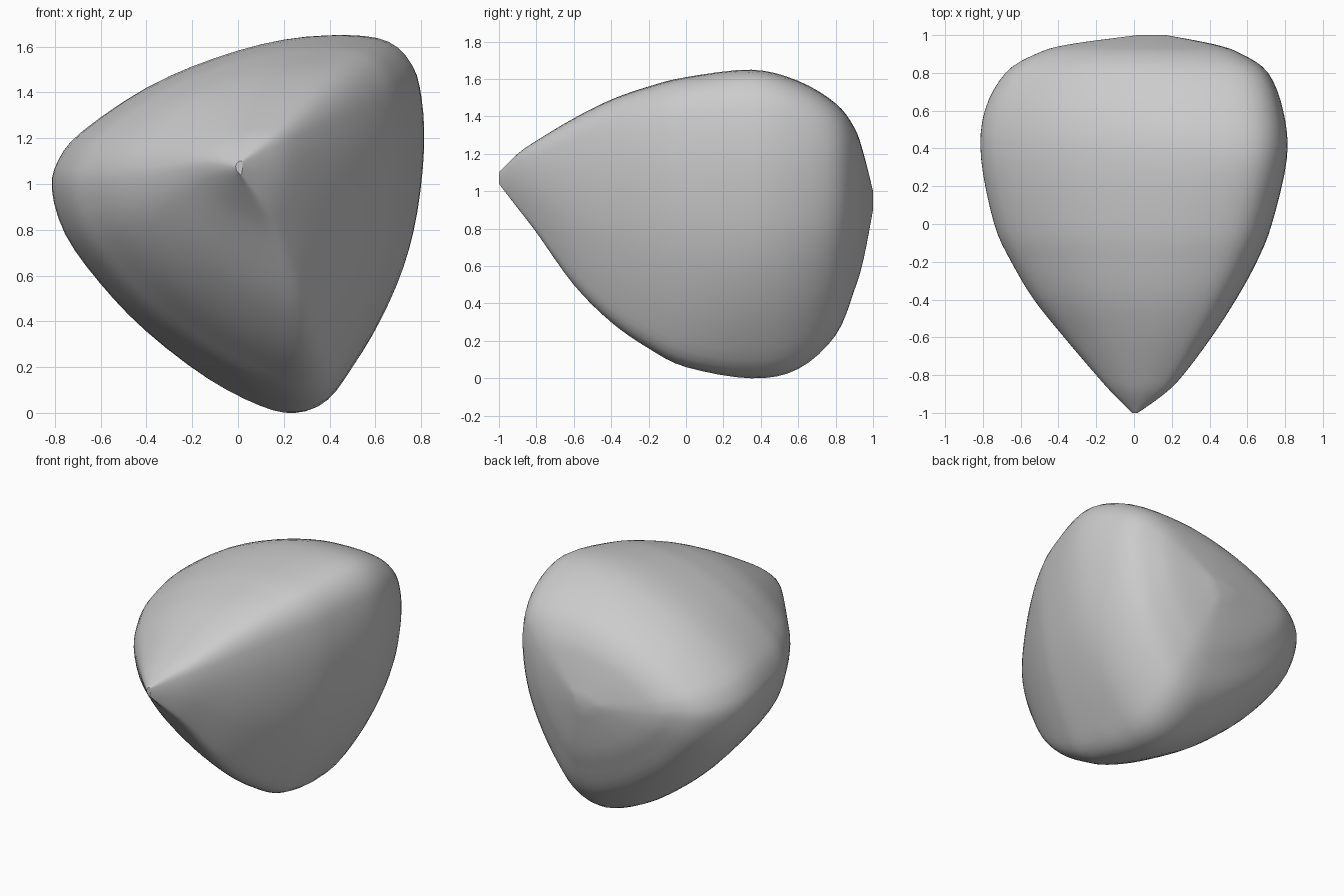
import bpy
import bmesh
from mathutils import Vector

default_cube = bpy.data.objects.get("Cube")
if default_cube:
    bpy.data.objects.remove(default_cube, do_unlink=True)

# Rounded triangular cross-section at the widest place, as (x, z)
SECTION = [
    (.48, 1.65), (.66, 1.62), (.76, 1.52), (.8, 1.37), (.81, 1.15), (.78, .87),
    (.72, .63), (.62, .4), (.5, .2), (.38, .05), (.25, 0), (.1, .03),
    (-.13, .15), (-.4, .36), (-.6, .57), (-.75, .78), (-.81, .98),
    (-.78, 1.11), (-.68, 1.23), (-.4, 1.42), (-.1, 1.55), (.2, 1.63),
]

# Stations from the pointed tip to the blunt back: (y, left, right, bottom, top)
STATIONS = [
    (-1, -.01, .02, 1.04, 1.1), (-.9, -.11, .16, .91, 1.2),
    (-.8, -.2, .26, .78, 1.27), (-.6, -.37, .41, .5, 1.39),
    (-.4, -.53, .54, .3, 1.49), (-.2, -.65, .65, .16, 1.56),
    (0, -.74, .73, .06, 1.61), (.35, -.81, .81, 0, 1.65),
    (.6, -.79, .79, .05, 1.59), (.8, -.68, .71, .23, 1.47),
    (.9, -.52, .57, .47, 1.34), (.95, -.35, .43, .64, 1.2),
    (1, .02, .17, .9, 1),
]
WIDEST = .35


def smooth_path(points, steps, closed=False):
    """Pass a smooth curve through the points."""
    points = [Vector(p) for p in points]
    count = len(points)

    def pick(i):
        return points[i % count if closed else min(max(i, 0), count - 1)]

    result = []
    for i in range(count if closed else count - 1):
        before, start, end, after = (pick(i + k) for k in (-1, 0, 1, 2))
        for step in range(steps):
            t = step / steps
            result.append(start + (end - before) * t / 2
                          + (before * 2 - start * 5 + end * 4 - after) * t * t / 2
                          + (start * 3 - before - end * 3 + after) * t ** 3 / 2)
    if not closed:
        result.append(points[-1])
    return result


def spread(values, low, high):
    """Rescale the values to run from low to high."""
    smallest, largest = min(values), max(values)
    scale = (high - low) / (largest - smallest)
    return [low + (v - smallest) * scale for v in values]


def section_at(y):
    """Round the front and lean its keel over; lift the side corner at the back."""
    front = max(0, (WIDEST - y) / (1 + WIDEST))
    back = max(0, (y - WIDEST) / (1 - WIDEST))
    shaped = []
    for point in outline:
        point = point.lerp(point.normalized(), .2 * front + .1 * back)
        lean = .25 * front * (2 - front) * max(0, -point.y)
        lift = .15 * back * max(0, point.x)
        shaped.append((point.x + lean * max(0, 1 - point.x ** 2),
                       point.y + lift * max(0, 1 - point.y ** 2)))
    return zip(*shaped)


# Fit the section to every station and skin the rings
curve = smooth_path(SECTION, 3, closed=True)
outline = [Vector(p) for p in zip(spread([c.x for c in curve], -1, 1),
                                  spread([c.y for c in curve], -1, 1))]

bm = bmesh.new()
rings = []
for y, left, right, bottom, top in smooth_path(STATIONS, 4):
    across, upward = section_at(y)
    rings.append([bm.verts.new((x, y, z)) for x, z in
                  zip(spread(across, left, right), spread(upward, bottom, top))])
for ring, following in zip(rings, rings[1:]):
    for i in range(len(ring)):
        bm.faces.new((ring[i - 1], ring[i], following[i], following[i - 1]))
bm.faces.new(rings[0])
bm.faces.new(rings[-1])
bmesh.ops.recalc_face_normals(bm, faces=bm.faces)

mesh = bpy.data.meshes.new("pebble_body")
bm.to_mesh(mesh)
bm.free()
body = bpy.data.objects.new("pebble_body", mesh)
bpy.context.collection.objects.link(body)

# Plain grey surface
grey = bpy.data.materials.new("light_grey")
grey.use_nodes = True
colour = (.6, .6, .6, 1)
grey.diffuse_color = colour
grey.node_tree.nodes["Principled BSDF"].inputs["Base Color"].default_value = colour
mesh.materials.append(grey)

# Smooth shading with a crisp tip
bpy.ops.object.select_all(action='DESELECT')
body.select_set(True)
bpy.context.view_layer.objects.active = body
bpy.ops.object.shade_smooth_by_angle()
